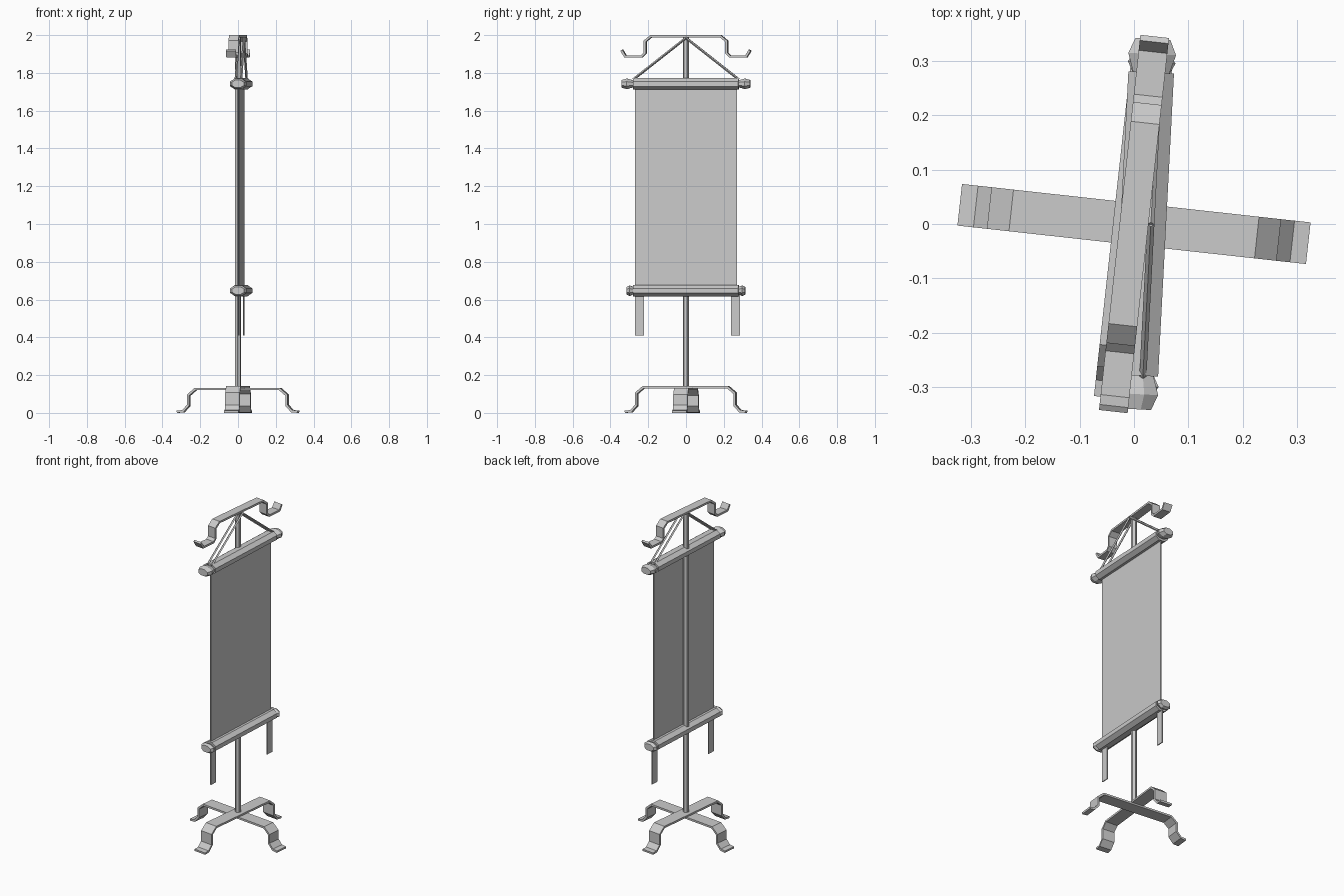
import bpy, bmesh, math
from mathutils import Matrix, Vector

if "Cube" in bpy.data.objects:
    bpy.data.objects.remove(bpy.data.objects["Cube"])

grey = bpy.data.materials.new("plain_grey")
grey.diffuse_color = (0.6, 0.6, 0.6, 1)
grey.use_nodes = True
grey.node_tree.nodes["Principled BSDF"].inputs["Base Color"].default_value = grey.diffuse_color

# Stand is turned a little about z; the hanging banner is turned less and sits beside the pole
STAND = Matrix.Rotation(math.radians(-6.3), 4, 'Z')
HANG = Matrix.Translation((0.017, 0, 0)) @ Matrix.Rotation(math.radians(-3.0), 4, 'Z')


def finish(name, bm, frame):
    bmesh.ops.recalc_face_normals(bm, faces=bm.faces)
    bm.transform(frame)
    mesh = bpy.data.meshes.new(name)
    bm.to_mesh(mesh)
    bm.free()
    mesh.materials.append(grey)
    obj = bpy.data.objects.new(name, mesh)
    bpy.context.collection.objects.link(obj)
    return obj


def strap(name, half, width, thick, frame):
    """Bent metal strap along y, mirrored from a half profile of (y, z)."""
    path = [(-y, z) for y, z in reversed(half)] + half
    bm = bmesh.new()
    rows = [[bm.verts.new((x, y, z)) for x in (-width / 2, width / 2)] for y, z in path]
    for a, b in zip(rows, rows[1:]):
        bm.faces.new((a[0], a[1], b[1], b[0]))
    obj = finish(name, bm, frame)
    mod = obj.modifiers.new("thickness", 'SOLIDIFY')
    mod.thickness, mod.offset, mod.use_even_offset = thick, 0, True


def box(name, size, centre, frame):
    bm = bmesh.new()
    bmesh.ops.create_cube(bm, size=1, matrix=Matrix.Translation(centre) @ Matrix.Diagonal((*size, 1)))
    return finish(name, bm, frame)


def bar(name, a, b, radius, sides, frame):
    """Straight prism from a to b."""
    a, b = Vector(a), Vector(b)
    m = Matrix.Translation((a + b) / 2) @ (b - a).to_track_quat('Z', 'Y').to_matrix().to_4x4()
    bm = bmesh.new()
    bmesh.ops.create_cone(bm, cap_ends=True, segments=sides, radius1=radius, radius2=radius,
                          depth=(b - a).length, matrix=m)
    return finish(name, bm, frame)


def lathe(name, profile, z, frame, sides=8):
    """Flattened faceted turning along y, profile of (y, half_width, half_height)."""
    bm = bmesh.new()
    rings = []
    for y, w, h in profile:
        k = 1 / math.cos(math.pi / sides)
        angles = [(i + 0.5) * 2 * math.pi / sides for i in range(sides)]
        rings.append([bm.verts.new((w * k * math.cos(t), y, z + h * k * math.sin(t))) for t in angles])
    for a, b in zip(rings, rings[1:]):
        for i in range(sides):
            j = (i + 1) % sides
            bm.faces.new((a[i], a[j], b[j], b[i]))
    bm.faces.new(rings[0])
    bm.faces.new(rings[-1])
    return finish(name, bm, frame)


# Crossed feet, one strap lying over the other
def foot(top):
    return [(0.225, top), (0.262, top - 0.032), (0.262, 0.04), (0.29, 0.009), (0.322, 0.006)]


strap("foot_front_back", foot(0.136), 0.077, 0.012, STAND)
strap("foot_left_right", foot(0.126), 0.077, 0.012, STAND @ Matrix.Rotation(math.pi / 2, 4, 'Z'))

# Pole and the hooked strap on top
bar("pole", (0, 0, 0.125), (0, 0, 1.992), 0.016, 6, STAND)
strap("top_hooks", [(0.185, 1.994), (0.217, 1.968), (0.217, 1.905), (0.235, 1.887),
                    (0.322, 1.887), (0.342, 1.92)], 0.053, 0.012, STAND)

# Rods with faceted end knobs
for label, z, end, tip in (("upper", 1.742, 0.279, 0.341), ("lower", 0.647, 0.279, 0.314)):
    lathe(label + "_rod", [(-end, 0.042, 0.031), (end, 0.042, 0.031)], z, HANG)
    mid = end + (tip - end) * 0.55
    for s, side in ((-1, "front"), (1, "back")):
        lathe(f"{label}_knob_{side}", [(s * (end - 0.005), 0.032, 0.017), (s * mid, 0.044, 0.028),
                                       (s * tip, 0.032, 0.02)], z, HANG)

# Cloth and the two ribbons hanging below it
box("banner_cloth", (0.005, 0.542, 1.09), (0, 0, 1.195), HANG)
box("ribbon_front", (0.006, 0.047, 0.22), (0, -0.247, 0.52), HANG)
box("ribbon_back", (0.006, 0.047, 0.22), (0, 0.263, 0.52), HANG)

# Paired cords from the pole top to the rod ends
for s, side in ((-1, "front"), (1, "back")):
    for x, label in ((-0.014, "left"), (0.014, "right")):
        bar(f"cord_{side}_{label}", (x, 0, 1.985), (x, s * 0.28, 1.765), 0.0065, 4, HANG)
